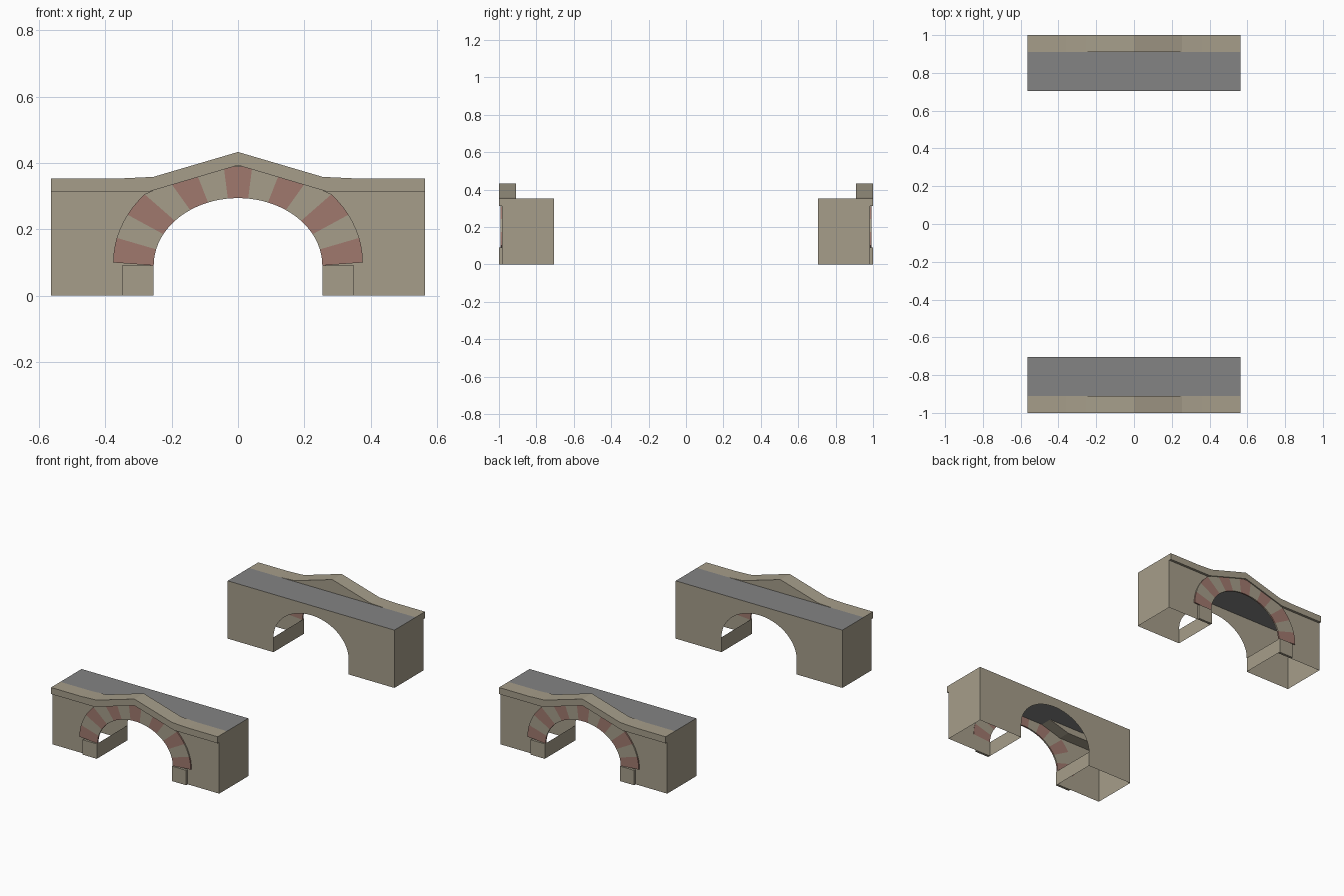
import bpy, bmesh
from math import cos, sin, pi
from mathutils import Vector

if "Cube" in bpy.data.objects:
    bpy.data.objects.remove(bpy.data.objects["Cube"], do_unlink=True)


def material(name, rgb):
    m = bpy.data.materials.new(name)
    m.use_nodes = True
    m.diffuse_color = (*rgb, 1)
    m.node_tree.nodes["Principled BSDF"].inputs["Base Color"].default_value = (*rgb, 1)
    return m


stone = material("tan_stone", (0.38, 0.34, 0.255))
brick = material("red_brick", (0.35, 0.19, 0.155))
asphalt = material("grey_asphalt", (0.227, 0.227, 0.227))

# Main dimensions of one half, which is mirrored across y
HALF, SPAN, SPRING = 0.563, 0.254, 0.091
INNER, WALL, FRONT, CURB = -0.705, -0.985, -1.0, -0.91
ROAD, LEDGE, PEAK, BEND = 0.353, 0.313, 0.393, 0.27
STONES, STEPS = 13, 3


def finish(name, bm, mats):
    mesh = bpy.data.meshes.new(name)
    bm.to_mesh(mesh)
    bm.free()
    for m in mats:
        mesh.materials.append(m)
    ob = bpy.data.objects.new(name, mesh)
    bpy.context.collection.objects.link(ob)
    mod = ob.modifiers.new("other_side", 'MIRROR')
    mod.use_axis = (False, True, False)
    mod.use_mirror_merge = False
    return ob


def add_face(bm, points, normal):
    f = bm.faces.new([bm.verts.new(p) for p in points])
    f.normal_update()
    if f.normal.dot(Vector(normal)) < 0:
        f.normal_flip()
    return f


def add_prism(bm, profile, y0, y1, mat=0):
    """Closed solid from an (x, z) profile, extruded along y."""
    n = len(profile)
    a = [bm.verts.new((x, y0, z)) for x, z in profile]
    b = [bm.verts.new((x, y1, z)) for x, z in profile]
    faces = [bm.faces.new(a), bm.faces.new(b[::-1])]
    for i in range(n):
        j = (i + 1) % n
        faces.append(bm.faces.new((a[j], a[i], b[i], b[j])))
    bmesh.ops.recalc_face_normals(bm, faces=faces)
    for f in faces:
        f.material_index = mat
    return faces


def arch_in(t):
    return Vector((-SPAN * cos(t), SPRING + 0.203 * sin(t)))


def arch_out(t):
    """Outer edge of the ring, cut off under the parapet ledge."""
    p, q = arch_in(t), Vector((-0.376 * cos(t), 0.1 + 0.31 * sin(t)))
    slope = (PEAK - LEDGE) / BEND
    over_p = p.y + slope * abs(p.x) - PEAK
    over_q = q.y + slope * abs(q.x) - PEAK
    if over_q > 0 and abs(q.x) < BEND + 0.03:
        q = p.lerp(q, over_p / (over_p - over_q))
    return q


# Hollow shell: outer and inner walls with an arch, ends and pier sides
count = STONES * STEPS
arch = [arch_in(pi * i / count) for i in range(count + 1)]
opening = [(-SPAN, 0)] + [tuple(p) for p in arch] + [(SPAN, 0)]
outer = opening + [(HALF, 0), (HALF, LEDGE), (BEND, LEDGE), (0, PEAK),
                   (-BEND, LEDGE), (-HALF, LEDGE), (-HALF, 0)]
inner = opening + [(HALF, 0), (HALF, ROAD), (-HALF, ROAD), (-HALF, 0)]
bm = bmesh.new()
add_face(bm, [(x, WALL, z) for x, z in outer], (0, -1, 0))
add_face(bm, [(x, INNER, z) for x, z in inner], (0, 1, 0))
for s in (-1, 1):
    for x, top, n in ((HALF, ROAD, s), (SPAN, SPRING, -s)):
        add_face(bm, [(s * x, WALL, 0), (s * x, INNER, 0),
                      (s * x, INNER, top), (s * x, WALL, top)], (n, 0, 0))
bmesh.ops.remove_doubles(bm, verts=bm.verts, dist=1e-5)
finish("bridge_walls", bm, [stone])

# Road surface
bm = bmesh.new()
add_face(bm, [(-HALF, CURB, ROAD), (HALF, CURB, ROAD),
              (HALF, INNER, ROAD), (-HALF, INNER, ROAD)], (0, 0, 1))
finish("road", bm, [asphalt])

# Parapet rising to a peak at mid span
bm = bmesh.new()
add_prism(bm, [(-HALF, LEDGE), (-BEND, LEDGE), (0, PEAK), (BEND, LEDGE), (HALF, LEDGE),
               (HALF, ROAD), (0.36, ROAD), (0.255, 0.358), (0, 0.433),
               (-0.255, 0.358), (-0.36, ROAD), (-HALF, ROAD)], FRONT, CURB)
finish("parapet", bm, [stone])

# Filling between the road and the raised parapet
bm = bmesh.new()
for f in add_prism(bm, [(-BEND / 2, ROAD), (BEND / 2, ROAD), (0, PEAK)], WALL, CURB):
    f.material_index = int(f.normal.z < -0.5)
finish("parapet_infill", bm, [stone, asphalt])

# Arch ring of alternating wedge stones
bm = bmesh.new()
for k in range(STONES):
    ts = [pi * (k + i / STEPS) / STONES for i in range(STEPS + 1)]
    wedge = [arch_in(t) for t in ts] + [arch_out(t) for t in reversed(ts)]
    add_prism(bm, wedge, WALL - 0.008, WALL + 0.001, 1 - k % 2)
finish("arch_ring", bm, [stone, brick])

# Pier blocks under the ring
bm = bmesh.new()
for s in (-1, 1):
    add_prism(bm, [(s * SPAN, 0), (s * 0.35, 0), (s * 0.35, SPRING), (s * SPAN, SPRING)],
              FRONT, WALL)
finish("pier_blocks", bm, [stone])
